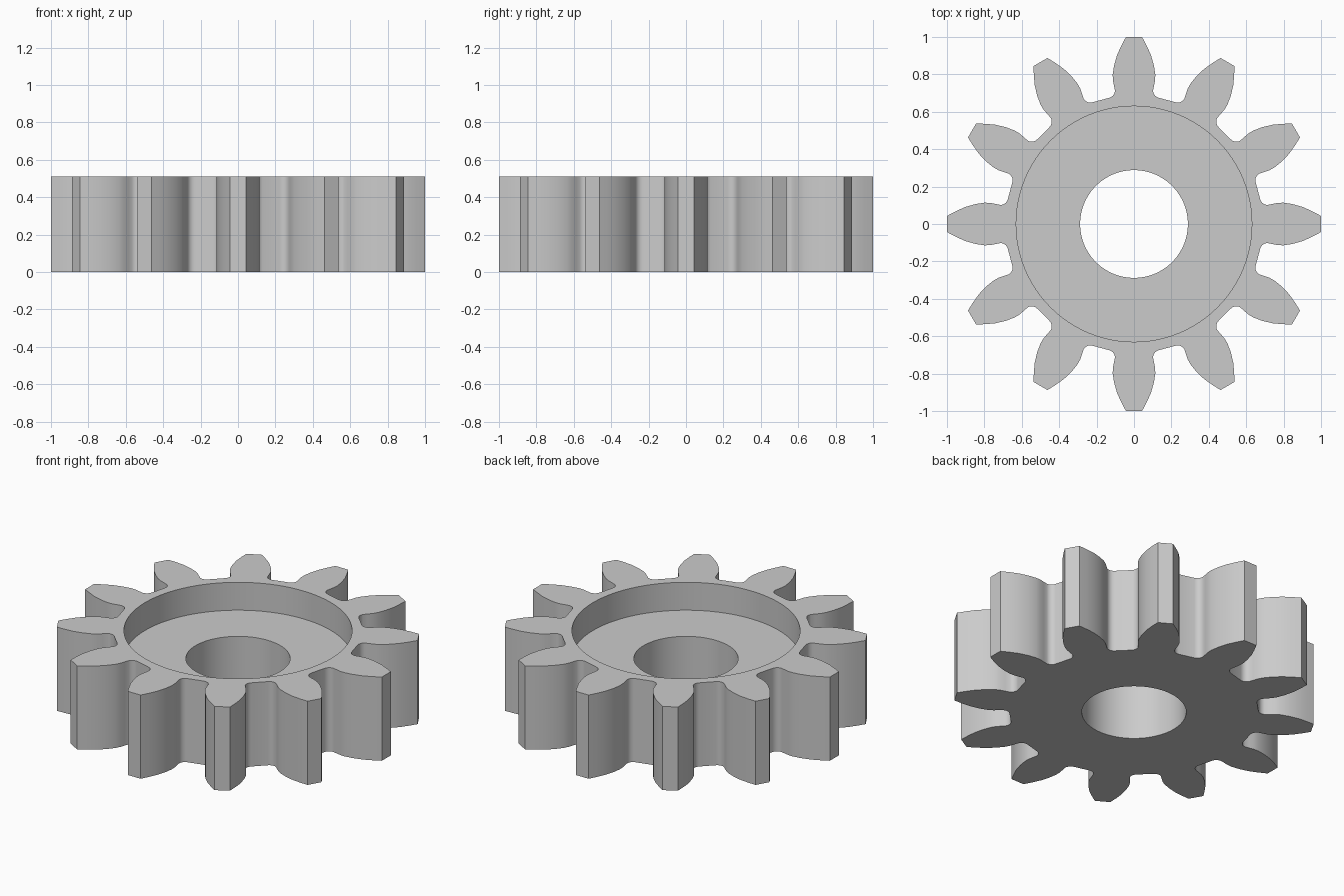
import bpy, bmesh
from math import sin, cos, pi, radians

TEETH, HEIGHT, RECESS_DEPTH = 12, 0.51, 0.17
RECESS_R, BORE_R, ROOT_R, FILLET_R = 0.63, 0.288, 0.686, 0.04

cube = bpy.data.objects.get("Cube")
if cube:
    bpy.data.objects.remove(cube, do_unlink=True)

grey = bpy.data.materials.new("light grey")
grey.use_nodes = True
grey.diffuse_color = (0.6, 0.6, 0.6, 1)
grey.node_tree.nodes["Principled BSDF"].inputs["Base Color"].default_value = (0.6, 0.6, 0.6, 1)


def prism(name, outline, z0, z1):
    """Closed outline extruded from z0 to z1."""
    bm = bmesh.new()
    base = bm.faces.new([bm.verts.new((x, y, z0)) for x, y in outline])
    top = bmesh.ops.extrude_face_region(bm, geom=[base])["geom"]
    bmesh.ops.translate(bm, vec=(0, 0, z1 - z0),
                        verts=[v for v in top if isinstance(v, bmesh.types.BMVert)])
    bmesh.ops.recalc_face_normals(bm, faces=bm.faces)
    mesh = bpy.data.meshes.new(name)
    bm.to_mesh(mesh)
    bm.free()
    mesh.materials.append(grey)
    obj = bpy.data.objects.new(name, mesh)
    bpy.context.collection.objects.link(obj)
    return obj


def circle(r, n=96):
    return [(r * cos(2 * pi * i / n), r * sin(2 * pi * i / n)) for i in range(n)]


# Half a tooth pointing +y: curved flank, then a round fillet into the root
half = [(0.043, 1.0), (0.067, 0.955), (0.09, 0.905), (0.106, 0.85),
        (0.114, 0.80), (0.113, 0.77), (0.107, 0.74)]
gap = pi / TEETH
fx = 0.102 + FILLET_R
fy = (ROOT_R + FILLET_R - fx * sin(gap)) / cos(gap)
for deg in range(180, 256, 15):
    a = radians(deg)
    half.append((fx + FILLET_R * cos(a), fy + FILLET_R * sin(a)))

# Mirror the half and repeat the tooth around the axis
tooth = [(-x, y) for x, y in reversed(half)] + half
outline = []
for i in range(TEETH):
    a = -2 * pi * i / TEETH
    outline += [(x * cos(a) - y * sin(a), x * sin(a) + y * cos(a)) for x, y in tooth]

gear = prism("gear_wheel", outline, 0, HEIGHT)
bpy.ops.object.select_all(action="DESELECT")
gear.select_set(True)
bpy.context.view_layer.objects.active = gear

# Round recess in the top and the bore through the middle
for name, r, z0 in (("recess_cutter", RECESS_R, HEIGHT - RECESS_DEPTH),
                    ("bore_cutter", BORE_R, -0.2)):
    cutter = prism(name, circle(r), z0, HEIGHT + 0.2)
    cutter.hide_render = True
    cut = gear.modifiers.new(name, "BOOLEAN")
    cut.operation = "DIFFERENCE"
    cut.solver = "EXACT"
    cut.object = cutter
    bpy.ops.object.modifier_apply(modifier=cut.name)
    bpy.data.objects.remove(cutter, do_unlink=True)

bpy.ops.object.shade_smooth_by_angle(angle=radians(30))
